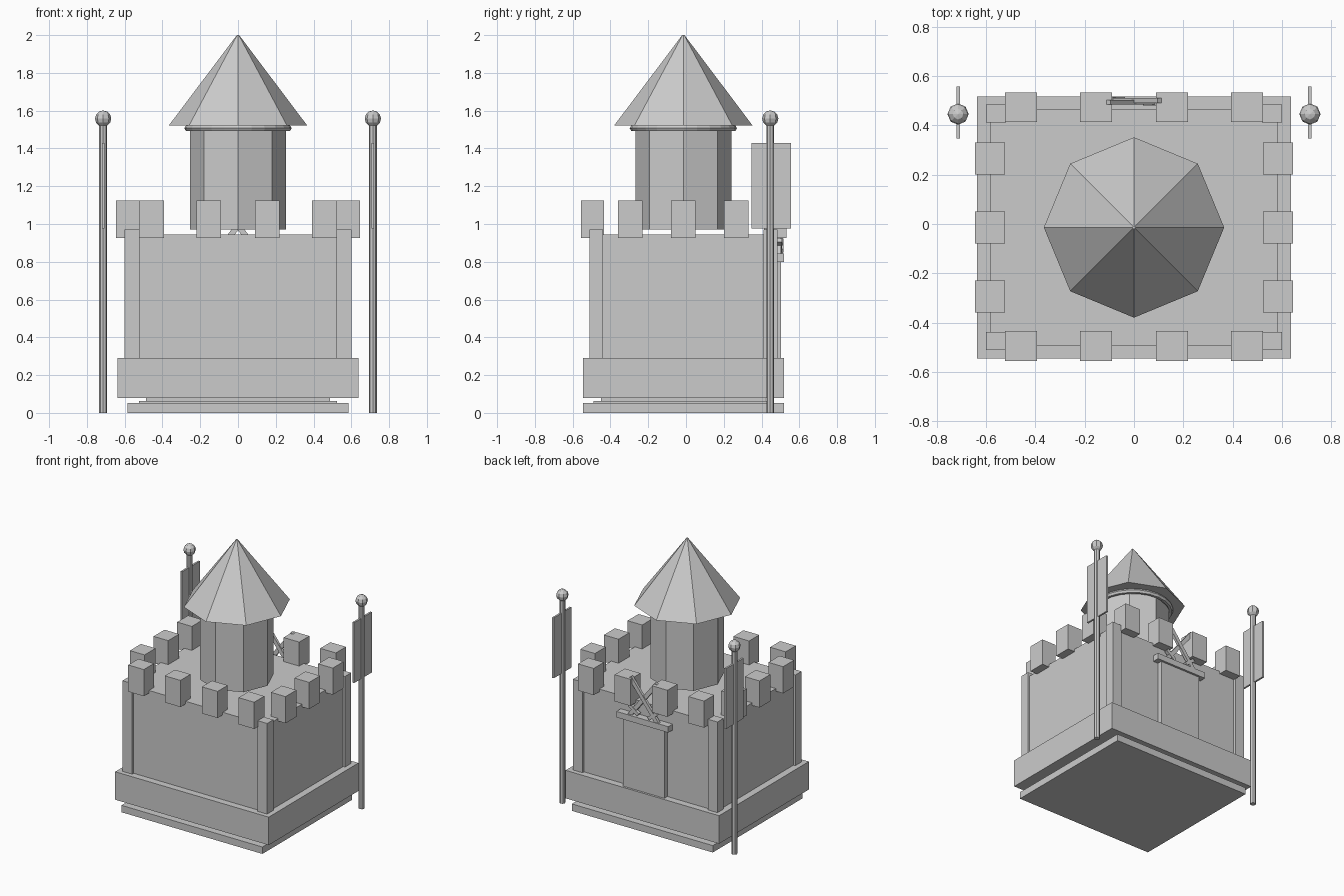
import bpy, math
from mathutils import Matrix, Vector

if "Cube" in bpy.data.objects:
    bpy.data.objects.remove(bpy.data.objects["Cube"])

CY = -0.014  # centre of the keep in y (the door side carries extra relief)


def box(name, x, y, z):
    """Axis-aligned box from (min, max) pairs."""
    loc = [(a + b) / 2 for a, b in (x, y, z)]
    bpy.ops.mesh.primitive_cube_add(size=1, location=loc)
    ob = bpy.context.object
    ob.name = name
    ob.data.transform(Matrix.Diagonal([b - a for a, b in (x, y, z)] + [1]))
    return ob


def slab(name, hx, hy, z0, z1):
    return box(name, (-hx, hx), (CY - hy, CY + hy), (z0, z1))


def cone(name, r1, r2, z0, z1, x=0, y=CY, sides=8):
    bpy.ops.mesh.primitive_cone_add(vertices=sides, radius1=r1, radius2=r2, depth=z1 - z0,
                                    location=(x, y, (z0 + z1) / 2))
    bpy.context.object.name = name
    return bpy.context.object


# Stepped base, plinth and main walls
slab("base_slab", 0.585, 0.532, 0, 0.052)
slab("base_step_lower", 0.525, 0.475, 0.052, 0.063)
slab("base_step_upper", 0.487, 0.435, 0.063, 0.08)
slab("plinth", 0.637, 0.532, 0.08, 0.29)
slab("walls", 0.585, 0.48, 0.29, 0.945)

# Corner posts
for sx in (-1, 1):
    for sy in (-1, 1):
        x = sorted((sx * 0.52, sx * 0.60))
        y = sorted((CY + sy * 0.425, CY + sy * 0.498))
        box("corner_post", x, y, (0.29, 0.97))

# Battlements: four on front and back, three on each side
MZ = (0.925, 1.125)
for s in (-1, 1):
    for cx in (-0.458, -0.154, 0.154, 0.458):
        cy = CY + 0.003 + s * 0.484
        box("merlon", (cx - 0.065, cx + 0.065), (cy - 0.06, cy + 0.06), MZ)
    for cy in (CY - 0.28, CY, CY + 0.28):
        cx = s * 0.585
        box("merlon", (cx - 0.061, cx + 0.061), (cy - 0.065, cy + 0.065), MZ)

# Octagonal tower, rim ring and pointed roof
cone("tower", 0.254, 0.254, 0.97, 1.51)
bpy.ops.mesh.primitive_torus_add(major_segments=24, minor_segments=6, major_radius=0.266,
                                 minor_radius=0.018, location=(0, CY, 1.507))
bpy.context.object.name = "tower_rim"
cone("tower_roof", 0.366, 0.006, 1.522, 2.0)

# Flag poles with ball finials and banners
for s in (-1, 1):
    px, py = s * 0.714, 0.446
    cone("flag_pole", 0.021, 0.021, 0, 1.55, px, py)
    bpy.ops.mesh.primitive_uv_sphere_add(segments=8, ring_count=6, radius=0.043,
                                         location=(px, py, 1.558))
    bpy.context.object.name = "pole_ball"
    box("banner", (px - 0.007, px + 0.007), (0.347, 0.557), (0.977, 1.43))

# Door and lintel on the back wall
box("door", (-0.172, 0.172), (0.45, 0.502), (0.29, 0.805))
box("door_lintel", (-0.215, 0.215), (0.45, 0.518), (0.80, 0.845))

# Crossed blades with guards above the door
for s in (-1, 1):
    turn = Matrix.Translation((0, 0.498 + s * 0.004, 0.99)) @ Matrix.Rotation(s * math.radians(38), 4, 'Y')
    blade = box("crossed_blade", (-0.015, 0.015), (-0.01, 0.01), (-0.20, 0.175))
    guard = box("blade_guard", (-0.045, 0.045), (-0.013, 0.013), (-0.145, -0.12))
    for ob in (blade, guard):
        ob.matrix_world = turn @ Matrix.Translation(ob.location)
